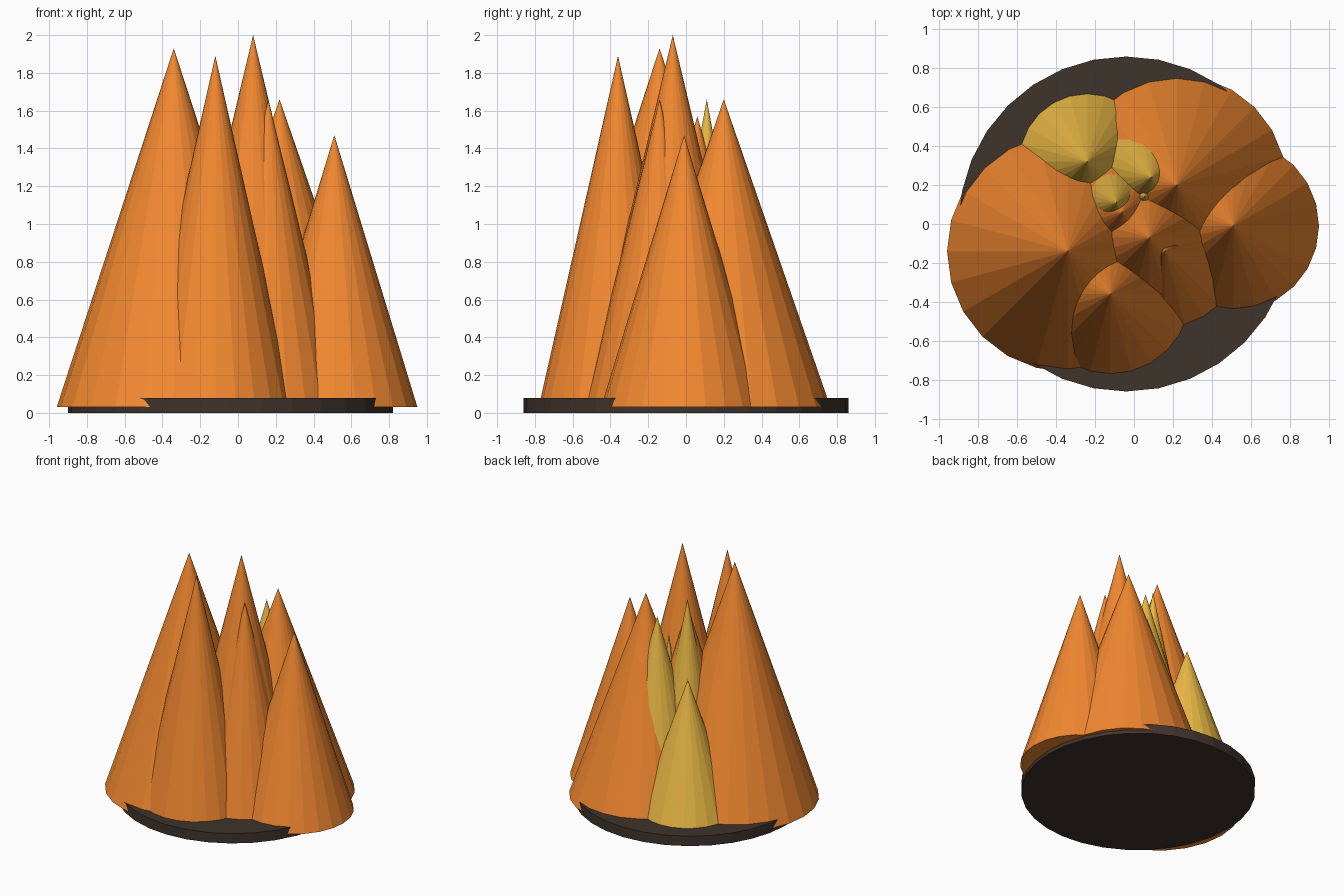
import bpy

if "Cube" in bpy.data.objects:
    bpy.data.objects.remove(bpy.data.objects["Cube"])

def material(name, rgb):
    m = bpy.data.materials.new(name)
    m.diffuse_color = (*rgb, 1)
    m.use_nodes = True
    m.node_tree.nodes["Principled BSDF"].inputs["Base Color"].default_value = m.diffuse_color
    return m

orange = material("flame_orange", (0.90, 0.25, 0.03))
yellow = material("flame_yellow", (0.85, 0.50, 0.06))
char = material("charred_ground", (0.05, 0.033, 0.025))

BASE_Z = 0.03

def flame(name, x, y, top, radius, mat):
    h = top - BASE_Z
    bpy.ops.mesh.primitive_cone_add(vertices=24, radius1=radius, radius2=0, depth=h,
                                    location=(x, y, BASE_Z + h / 2))
    ob = bpy.context.object
    ob.name = name
    ob.data.materials.append(mat)

# Ash disc under the fire
bpy.ops.mesh.primitive_cylinder_add(vertices=32, radius=0.86, depth=0.08,
                                    location=(-0.04, 0, 0.04))
disc = bpy.context.object
disc.name = "ash_disc"
disc.data.materials.append(char)

# Outer orange flames: x, y, tip height, base radius
outer = [(-0.34, -0.14, 1.93, 0.62), (-0.12, -0.36, 1.89, 0.42),
         (0.08, -0.07, 2.00, 0.47), (0.16, -0.14, 1.66, 0.40),
         (0.51, -0.01, 1.47, 0.44), (0.22, 0.20, 1.66, 0.565),
         (-0.06, 0.06, 1.57, 0.44)]
# Inner yellow flames
inner = [(-0.24, 0.32, 1.125, 0.365), (-0.09, 0.11, 1.66, 0.30),
         (0.09, 0.24, 1.52, 0.40), (0.055, 0.14, 1.35, 0.16)]

for i, f in enumerate(outer):
    flame(f"outer_flame_{i + 1}", *f, orange)
for i, f in enumerate(inner):
    flame(f"inner_flame_{i + 1}", *f, yellow)
